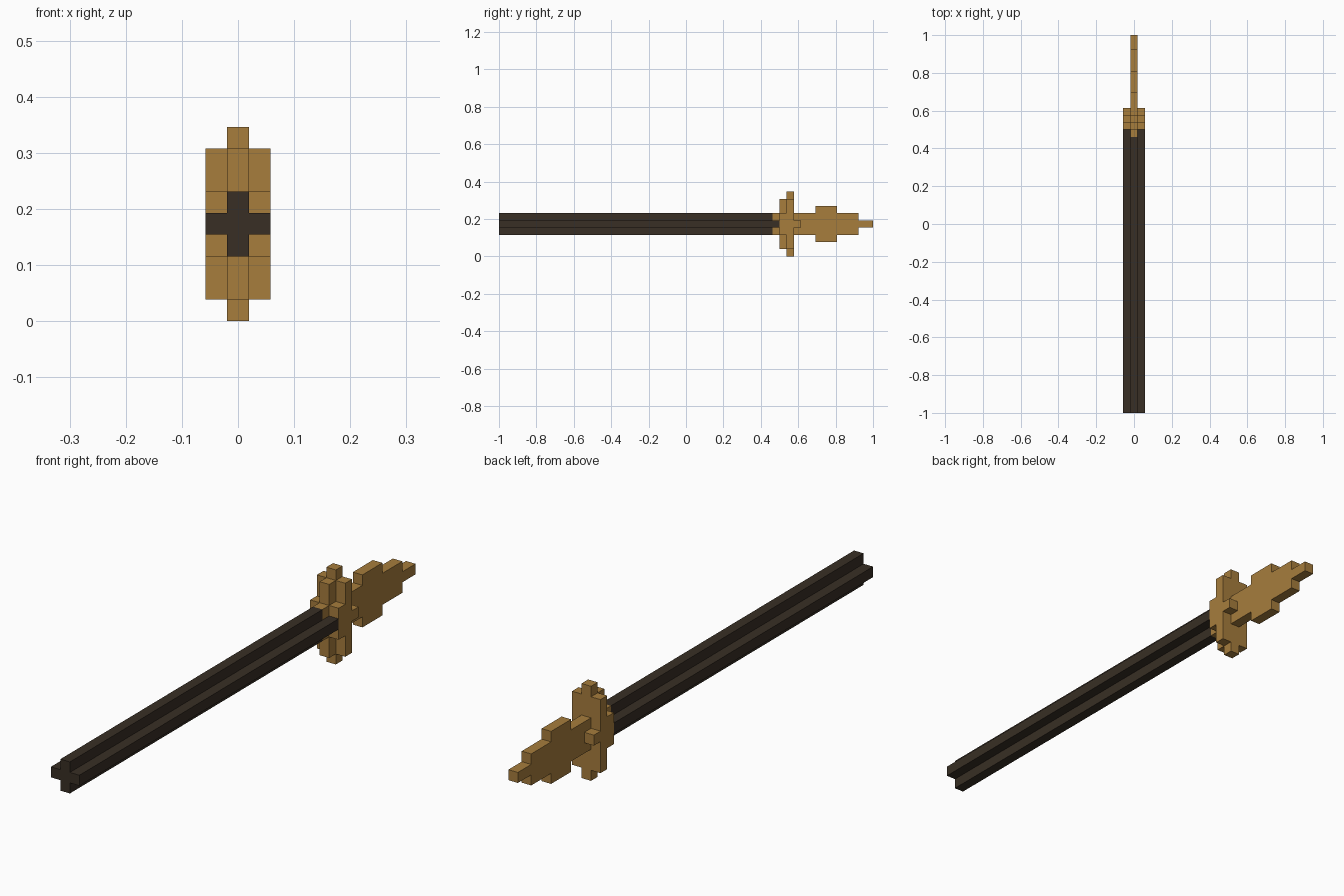
import bpy, bmesh, math
from mathutils import Vector

if "Cube" in bpy.data.objects:
    bpy.data.objects.remove(bpy.data.objects["Cube"])

U = 2 / 52  # side of one block


def material(name, rgb):
    m = bpy.data.materials.new(name)
    m.diffuse_color = (*rgb, 1)
    m.use_nodes = True
    m.node_tree.nodes["Principled BSDF"].inputs["Base Color"].default_value = m.diffuse_color
    return m


gold = material("aged gold", (0.385, 0.205, 0.046))
dark = material("dark wood", (0.040, 0.028, 0.018))


def box(x0, x1, y0, y1, z0, z1):
    """Grid cells filled by a block, limits in block units."""
    return {(x, y, z) for x in range(x0, x1)
            for y in range(y0, y1) for z in range(z0, z1)}


# Columns: x -1..2, rows: y 0..52 from the front, layers: z 0..9
parts = {
    # cross-shaped rod, side ribs run one block further than the upright rib
    "shaft": (dark, box(0, 1, 0, 38, 3, 6) | box(-1, 2, 0, 39, 4, 5)),
    # end of the upright rib
    "collar": (gold, box(0, 1, 38, 39, 3, 4) | box(0, 1, 38, 39, 5, 6)),
    # stepped guard with small rear studs
    "guard": (gold, box(0, 1, 39, 40, 1, 8) | box(-1, 2, 39, 40, 3, 6)
              | box(0, 1, 40, 41, 0, 9) | box(-1, 2, 40, 41, 1, 8)
              | box(-1, 2, 41, 42, 4, 5)),
    # flat stepped finial
    "finial": (gold, box(0, 1, 41, 50, 3, 6) | box(0, 1, 44, 47, 2, 7)
               | box(0, 1, 50, 52, 4, 5)),
}
# Each cell belongs to one part only
used = set()
for name, (mat, cells) in parts.items():
    cells -= used
    used |= cells


def build(name, mat, cells):
    """Skin the outside of a part, then merge coplanar squares."""
    bm = bmesh.new()
    verts = {}

    def vert(p):
        if p not in verts:
            verts[p] = bm.verts.new(((p[0] - 0.5) * U, p[1] * U - 1, p[2] * U))
        return verts[p]

    for c in sorted(cells):
        for axis in range(3):
            for side in (0, 1):
                n = list(c)
                n[axis] += 2 * side - 1
                if tuple(n) in used:
                    continue
                a, b = (axis + 1) % 3, (axis + 2) % 3
                ring = []
                for da, db in ((0, 0), (1, 0), (1, 1), (0, 1)):
                    p = list(c)
                    p[axis] += side
                    p[a] += da
                    p[b] += db
                    ring.append(vert(tuple(p)))
                bm.faces.new(ring if side else ring[::-1])
    bmesh.ops.dissolve_limit(bm, angle_limit=math.radians(1),
                             verts=bm.verts[:], edges=bm.edges[:])
    me = bpy.data.meshes.new(name)
    bm.to_mesh(me)
    bm.free()
    me.materials.append(mat)
    bpy.context.collection.objects.link(bpy.data.objects.new(name, me))


for name, (mat, cells) in parts.items():
    build(name, mat, cells)
